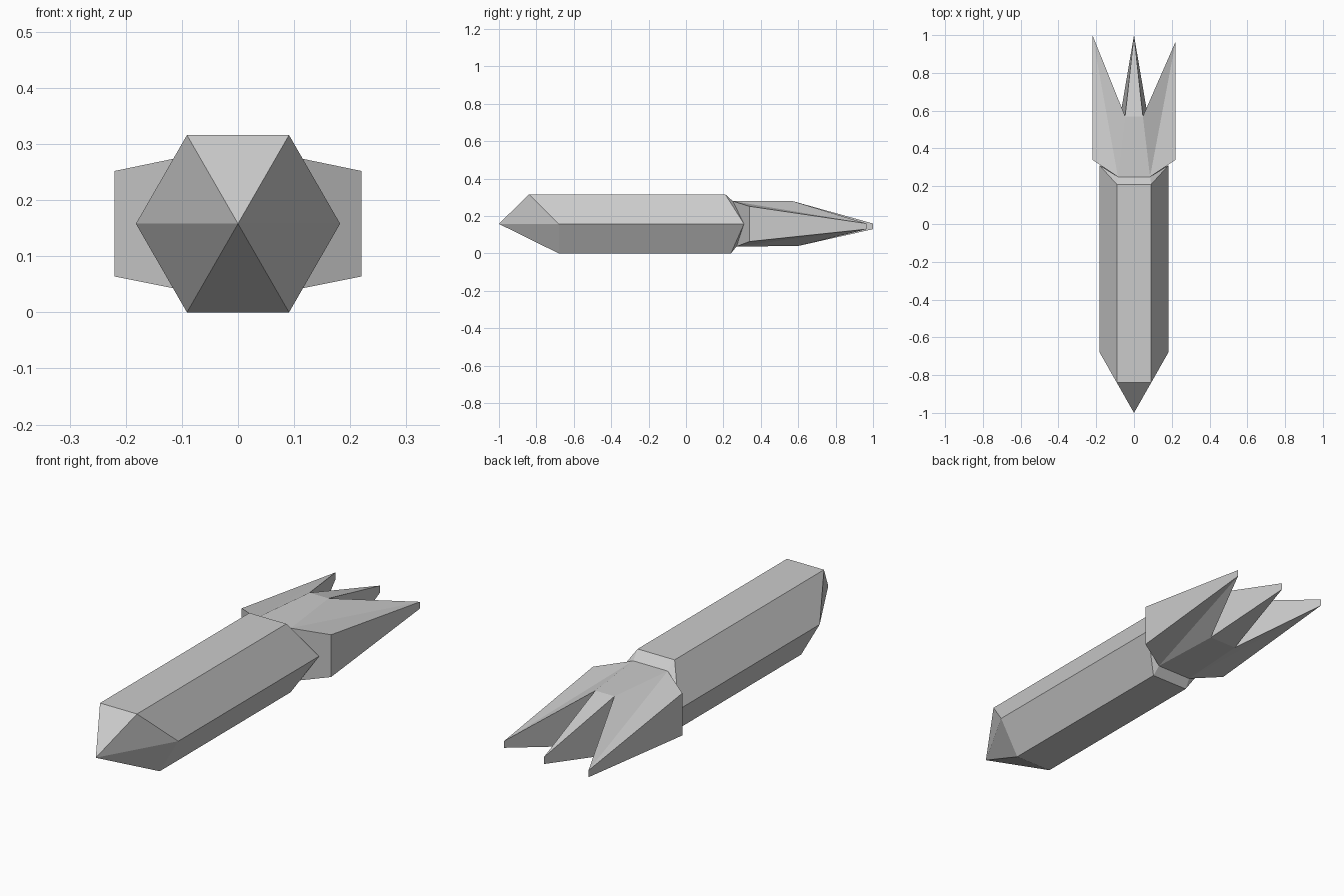
import bpy, bmesh

if "Cube" in bpy.data.objects:
    bpy.data.objects.remove(bpy.data.objects["Cube"])

grey = bpy.data.materials.new("light_grey")
grey.diffuse_color = (0.6, 0.6, 0.6, 1)
grey.use_nodes = True
grey.node_tree.nodes["Principled BSDF"].inputs["Base Color"].default_value = grey.diffuse_color


def make_object(name, points, faces):
    """Build a flat-shaded mesh from named points and faces given by point names."""
    bm = bmesh.new()
    v = {key: bm.verts.new(co) for key, co in points.items()}
    for names in faces:
        bm.faces.new([v[n] for n in names])
    bmesh.ops.recalc_face_normals(bm, faces=bm.faces[:])
    mesh = bpy.data.meshes.new(name)
    bm.to_mesh(mesh)
    bm.free()
    mesh.materials.append(grey)
    obj = bpy.data.objects.new(name, mesh)
    bpy.context.collection.objects.link(obj)
    return obj


def both_sides(half):
    """Mirror points in x; keys become (name, side)."""
    return {(n, s): (s * x, y, z) for n, (x, y, z) in half.items() for s in (1, -1)}


# Join between body and tail, shared by both parts
JOIN = {"join_top": (0.085, 0.25, 0.28), "join_low": (0.085, 0.27, 0.037)}

# Hexagonal body with a pointed nose and a chamfered rear end
pts = both_sides({
    "nose_top": (0.091, -0.84, 0.316), "nose_mid": (0.182, -0.68, 0.158),
    "nose_low": (0.091, -0.68, 0.0),
    "rear_top": (0.091, 0.21, 0.316), "rear_mid": (0.182, 0.31, 0.158),
    "rear_low": (0.091, 0.24, 0.0), **JOIN})
pts["tip"] = (0, -1, 0.158)
faces = []
for lvl in ("top", "low"):
    n, r, j = "nose_" + lvl, "rear_" + lvl, "join_" + lvl
    faces.append([(n, 1), (n, -1), (r, -1), (r, 1)])
    faces.append([(n, -1), (n, 1), "tip"])
    faces.append([(r, 1), (r, -1), (j, -1), (j, 1)])
    for s in (1, -1):
        faces.append([(n, s), (r, s), ("rear_mid", s), ("nose_mid", s)])
        faces.append([(n, s), ("nose_mid", s), "tip"])
        faces.append([(r, s), (j, s), ("rear_mid", s)])
make_object("body", pts, faces)

# Tail with a centre spike and two outer fins
pts = both_sides({
    **JOIN,
    "edge_top": (0.22, 0.34, 0.252), "edge_low": (0.22, 0.34, 0.064),
    "fin_top": (0.22, 1.0, 0.16), "fin_low": (0.22, 1.0, 0.13),
    "notch_top": (0.047, 0.57, 0.28), "notch_low": (0.068, 0.60, 0.04)})
for lvl in ("top", "low"):  # the right fin is slightly shorter
    x, y, z = pts[("fin_" + lvl, 1)]
    pts[("fin_" + lvl, 1)] = (x, 0.965, z)
pts["spike_top"] = (0, 1, 0.16)
pts["spike_low"] = (0, 1, 0.13)
faces = []
for lvl in ("top", "low"):
    j, e, f, n = (p + lvl for p in ("join_", "edge_", "fin_", "notch_"))
    faces.append([(j, -1), (j, 1), (n, 1), (n, -1)])
    faces.append([(n, -1), (n, 1), "spike_" + lvl])
    for s in (1, -1):
        faces.append([(j, s), (e, s), (f, s)])
        faces.append([(j, s), (f, s), (n, s)])
for s in (1, -1):
    rim = [[(p + "_top", s), (p + "_low", s)] for p in ("join", "edge", "fin", "notch")]
    rim.append(["spike_top", "spike_low"])
    for a, b in zip(rim, rim[1:]):
        faces.append([a[0], a[1], b[1], b[0]])
make_object("tail_fins", pts, faces)
